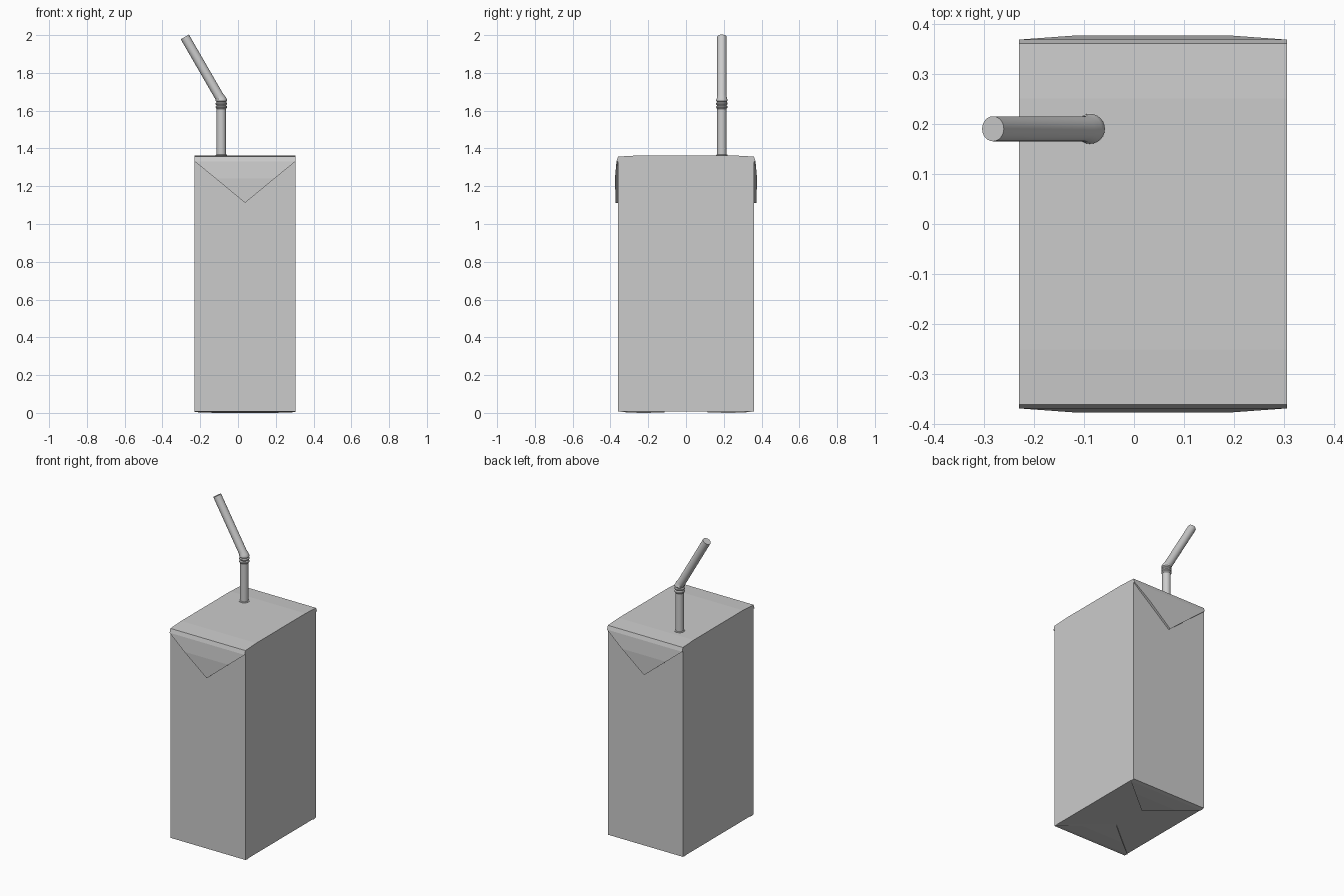
import bpy, bmesh
from math import sin, cos, pi, radians
from mathutils import Vector

if "Cube" in bpy.data.objects:
    bpy.data.objects.remove(bpy.data.objects["Cube"])

X0, X1, XC = -0.23, 0.305, 0.0375   # carton side planes and centre
HY, ZB, ZT = 0.36, 0.008, 1.357     # half depth, bottom and top of carton


def make(name, verts, faces):
    me = bpy.data.meshes.new(name)
    bm = bmesh.new()
    vs = [bm.verts.new(v) for v in verts]
    for f in faces:
        bm.faces.new([vs[i] for i in f])
    bmesh.ops.recalc_face_normals(bm, faces=bm.faces)
    bm.to_mesh(me)
    bm.free()
    ob = bpy.data.objects.new(name, me)
    bpy.context.collection.objects.link(ob)
    return ob


# Carton: side profile with a faintly crowned top, extruded across x
profile = [(-HY, ZB), (HY, ZB), (HY, ZT), (0.25, ZT + 0.006), (-0.25, ZT + 0.006), (-HY, ZT)]
n = len(profile)
verts = [(x, y, z) for x in (X0, X1) for y, z in profile]
faces = [tuple(range(n)), tuple(range(n, 2 * n))]
faces += [(i, (i + 1) % n, n + (i + 1) % n, n + i) for i in range(n)]
make("carton", verts, faces)


# Folded corner flap: u across, v away from the fold, h raised off the carton
def flap(name, place, lift):
    outline = [(X0, 0, 0.001), (X0, 0.025, 0.5), (-0.12, 0.115, 1), (XC, 0.245, 0.8),
               (0.195, 0.115, 1), (X1, 0.025, 0.5), (X1, 0, 0.001)]
    verts = [place(u, v, h * lift) for u, v, h in outline]
    verts += [place(u, v, -0.002) for u, v, h in outline]
    faces = [(0, 1, 5, 6), (1, 2, 4, 5), (2, 3, 4), tuple(range(7, 14))]
    faces += [(i, (i + 1) % 7, 7 + (i + 1) % 7, 7 + i) for i in range(7)]
    make(name, verts, faces)


for side, label in ((-1, "front"), (1, "back")):
    flap(label + "_top_flap", lambda u, v, h: (u, side * (HY + h), ZT - v), 0.016)
    flap(label + "_bottom_flap", lambda u, v, h: (u, side * (HY - v), ZB - h), 0.008)

# Bendy straw: rings swept along a path of (centre x, centre z, radius, tilt)
SX, SY, R, SIDES, TILT = -0.088, 0.19, 0.025, 24, radians(30)
path = [(SX, 1.355, 0.031, 0), (SX, 1.366, 0.031, 0), (SX, 1.368, R, 0), (SX, 1.606, R, 0)]
for k in range(3):
    z = 1.61 + k * 0.018
    path += [(SX, z, R, 0), (SX, z + 0.006, 0.030, 0), (SX, z + 0.012, 0.030, 0)]
path += [(SX - 0.002, 1.664, 0.027, TILT / 2)]
for d in (0.02, 0.381):
    path.append((SX - 0.003 - d * sin(TILT), 1.6605 + d * cos(TILT), R, TILT))
verts, faces = [], []
for x, z, r, t in path:
    for i in range(SIDES):
        a = 2 * pi * i / SIDES
        verts.append(Vector((x + r * cos(a) * cos(t), SY + r * sin(a), z + r * cos(a) * sin(t))))
for j in range(len(path) - 1):
    for i in range(SIDES):
        k = (i + 1) % SIDES
        faces.append((j * SIDES + i, j * SIDES + k, (j + 1) * SIDES + k, (j + 1) * SIDES + i))
last = (len(path) - 1) * SIDES
faces += [tuple(range(SIDES)), tuple(range(last, last + SIDES))]
straw = make("straw", verts, faces)
bpy.context.view_layer.objects.active = straw
straw.select_set(True)
bpy.ops.object.shade_smooth_by_angle(angle=radians(35))
